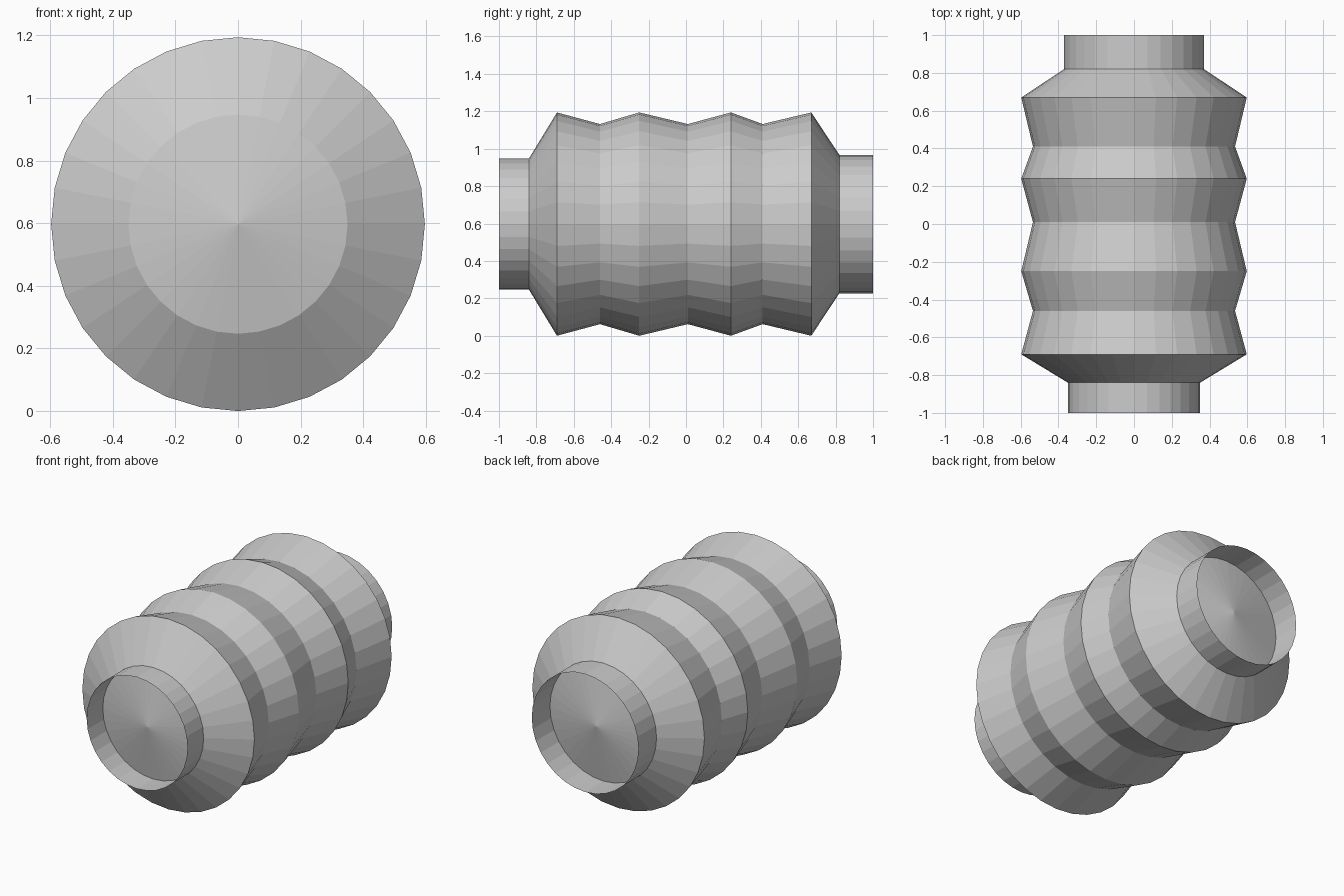
import bpy, bmesh, math

if "Cube" in bpy.data.objects:
    bpy.data.objects.remove(bpy.data.objects["Cube"])

SIDES = 32
AXIS_Z = 0.597


def lathe(name, profile):
    """Revolve (y, radius) points around the lengthwise axis; radius 0 makes a tip."""
    bm = bmesh.new()
    rings = []
    for y, r in profile:
        if r == 0:
            rings.append([bm.verts.new((0, y, 0))] * SIDES)
        else:
            rings.append([bm.verts.new((r * math.cos(a), y, r * math.sin(a)))
                          for a in (2 * math.pi * i / SIDES for i in range(SIDES))])
    for low, high in zip(rings, rings[1:]):
        for i in range(SIDES):
            j = (i + 1) % SIDES
            corners = [low[i], high[i], high[j], low[j]]
            bm.faces.new(list(dict.fromkeys(corners)))
    mesh = bpy.data.meshes.new(name)
    bm.to_mesh(mesh)
    bm.free()
    obj = bpy.data.objects.new(name, mesh)
    obj.location.z = AXIS_Z
    bpy.context.collection.objects.link(obj)
    return obj


# Ribbed body with tapered shoulders
lathe("ribbed_body", [(-0.84, 0.35), (-0.69, 0.597), (-0.46, 0.535), (-0.25, 0.597),
                      (0.01, 0.535), (0.24, 0.597), (0.41, 0.535), (0.67, 0.597),
                      (0.82, 0.37)])

# Open thin-walled necks
lathe("front_neck", [(-1.0, 0.35), (-0.84, 0.35)])
lathe("back_neck", [(0.82, 0.37), (1.0, 0.37)])

# Shallow conical plugs recessed inside the necks
lathe("front_plug", [(-0.90, 0), (-0.84, 0.35)])
lathe("back_plug", [(0.82, 0.37), (0.89, 0)])
